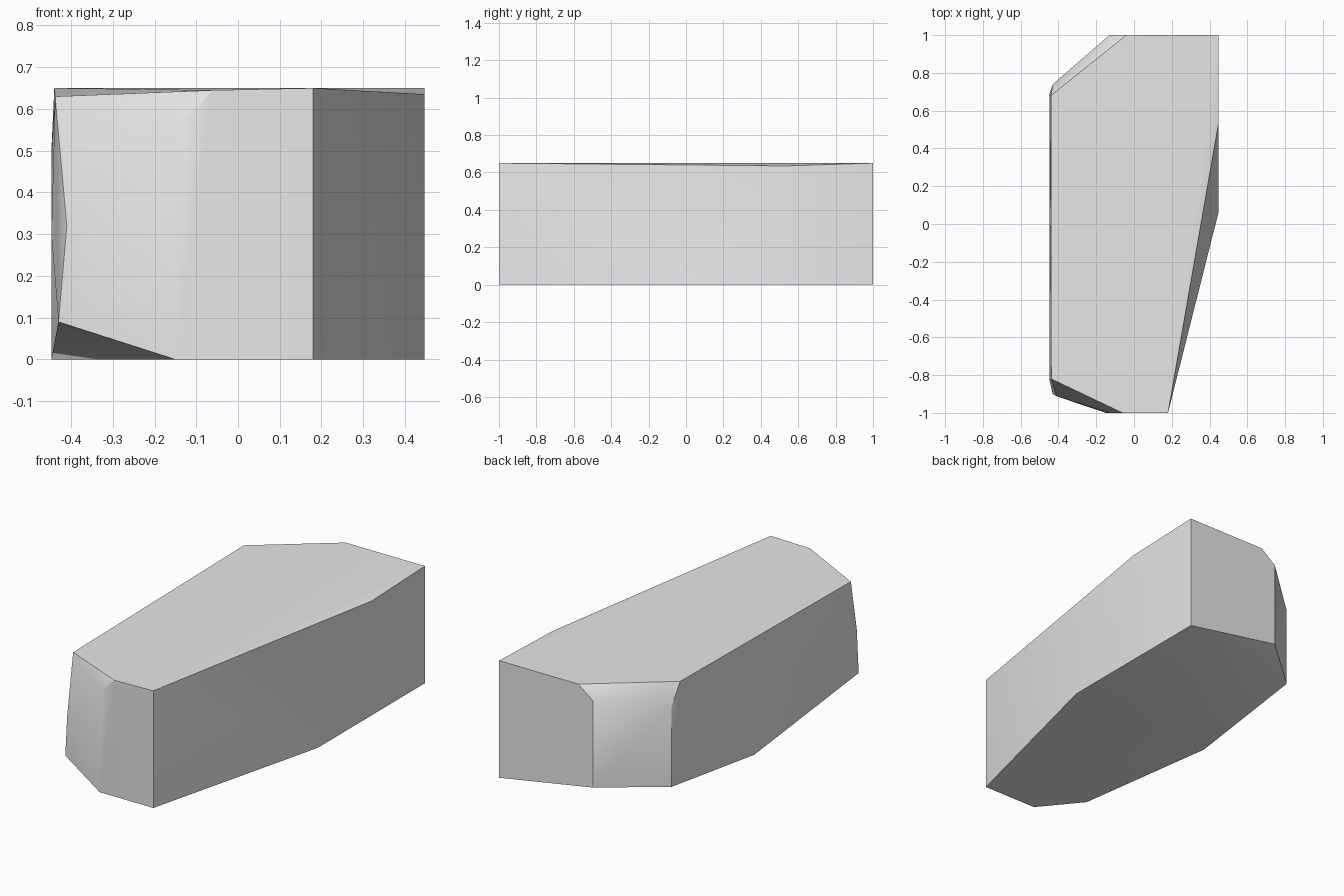
import bpy
import bmesh
import math

# Remove the default cube only
default_cube = bpy.data.objects.get("Cube")
if default_cube:
    bpy.data.objects.remove(default_cube, do_unlink=True)


def flat_material(name, colour):
    """Create one plain material that shows in the viewport and in a render."""
    material = bpy.data.materials.new(name)
    material.use_nodes = True
    material.diffuse_color = colour
    shader = material.node_tree.nodes["Principled BSDF"]
    shader.inputs["Base Color"].default_value = colour
    return material


def hull_object(name, corner_groups, material):
    """Wrap a tight convex skin around groups of corner points."""
    bm = bmesh.new()
    for group in corner_groups:
        for corner in group:
            bm.verts.new(corner)
    hull = bmesh.ops.convex_hull(bm, input=bm.verts)
    loose = {item for item in hull["geom_interior"] + hull["geom_unused"]
             if isinstance(item, bmesh.types.BMVert) and item.is_valid}
    bmesh.ops.delete(bm, geom=list(loose), context="VERTS")
    # Merge coplanar triangles into clean polygons
    bmesh.ops.dissolve_limit(bm, angle_limit=math.radians(0.5),
                             verts=bm.verts, edges=bm.edges)
    bmesh.ops.recalc_face_normals(bm, faces=bm.faces)
    mesh = bpy.data.meshes.new(name)
    bm.to_mesh(mesh)
    bm.free()
    mesh.materials.append(material)
    obj = bpy.data.objects.new(name, mesh)
    bpy.context.collection.objects.link(obj)
    return obj


half_width, half_length, height = 0.447, 1.0, 0.65

# Straight long side, bending inwards towards the front
long_side = [
    (half_width, half_length, 0), (half_width, half_length, height),
    (half_width, 0.06, 0), (half_width, 0.53, 0.635),
    (0.18, -half_length, 0), (0.18, -half_length, height),
]

# Front end with its worn corner
front_corner = [
    (-0.15, -half_length, 0), (-0.13, -half_length, 0.57),
    (-0.06, -half_length, 0.645), (-0.43, -0.9, 0.09),
    (-0.41, -0.912, 0.32), (-half_width, -0.83, 0.3),
    (-0.438, -0.82, 0.63),
]

# Back end with its wide chamfer
back_corner = [
    (-0.13, half_length, 0.1), (-0.13, half_length, 0.58),
    (-0.04, half_length, height), (-0.43, 0.74, 0.085),
    (-0.43, 0.74, 0.53), (-half_width, 0.69, 0.5),
    (-0.44, 0.68, height),
]

# Foot of the worn side
worn_foot = [(-half_width, 0.04, 0)]

stone_grey = flat_material("stone grey", (0.8, 0.8, 0.8, 1))
block = hull_object("stone_block",
                    [long_side, front_corner, back_corner, worn_foot],
                    stone_grey)

# Soften the gentle bends and keep the hard edges crisp
bpy.ops.object.select_all(action="DESELECT")
block.select_set(True)
bpy.context.view_layer.objects.active = block
bpy.ops.object.shade_smooth_by_angle(angle=math.radians(30))
